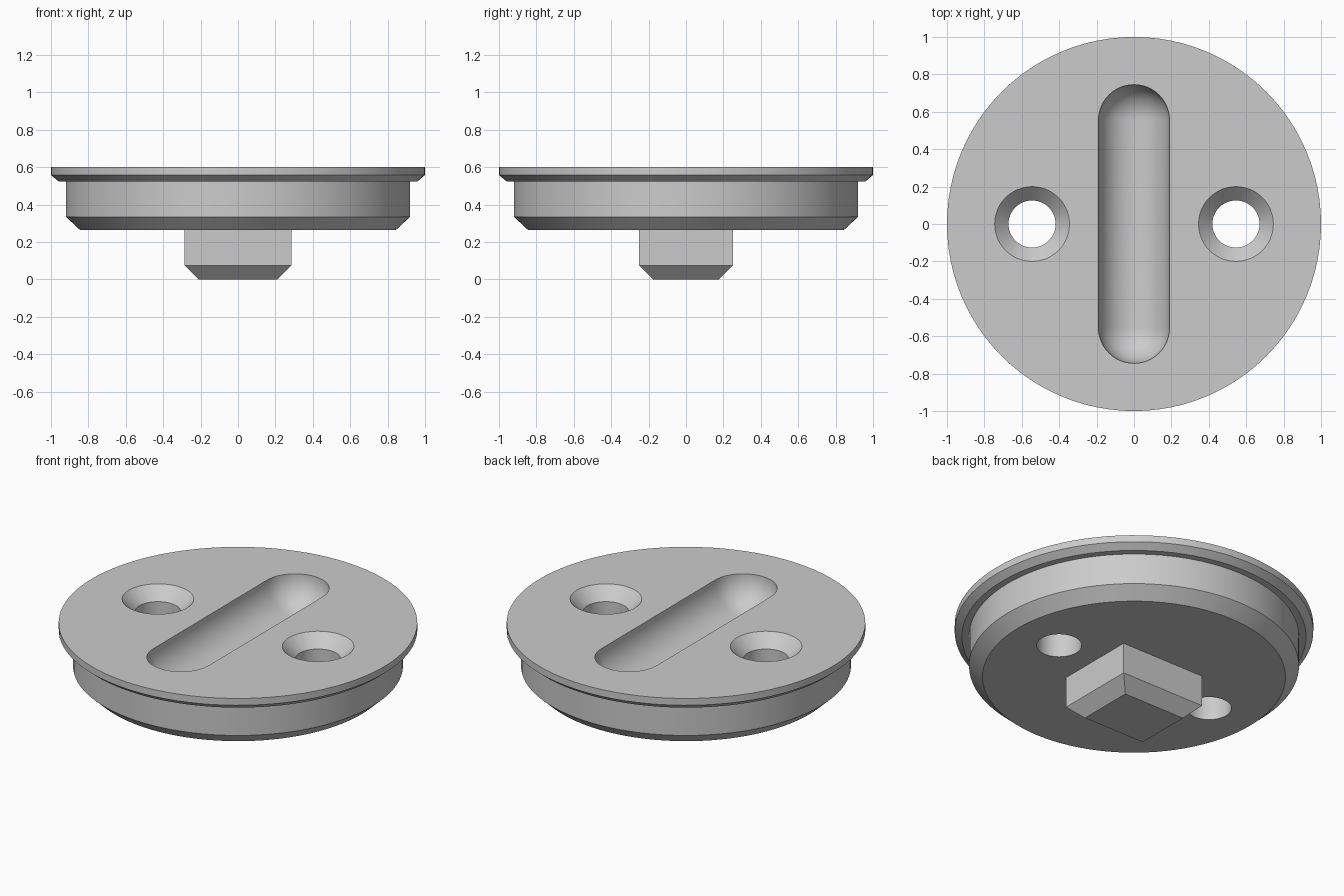
import bpy
import bmesh
import math
from mathutils import Matrix, Vector

cube = bpy.data.objects.get("Cube")
if cube:
    bpy.data.objects.remove(cube, do_unlink=True)

# Single grey material
grey = bpy.data.materials.new("plain grey")
grey.use_nodes = True
colour = (0.6, 0.6, 0.6, 1)
grey.diffuse_color = colour
grey.node_tree.nodes["Principled BSDF"].inputs["Base Color"].default_value = colour


def finish(name, bm):
    bmesh.ops.recalc_face_normals(bm, faces=bm.faces)
    mesh = bpy.data.meshes.new(name)
    bm.to_mesh(mesh)
    bm.free()
    mesh.materials.append(grey)
    obj = bpy.data.objects.new(name, mesh)
    bpy.context.collection.objects.link(obj)
    return obj


def lathe(name, profile, segments, matrix=Matrix()):
    """Revolve (radius, height) points, starting and ending on the axis."""
    bm = bmesh.new()
    verts = [bm.verts.new((r, 0, z)) for r, z in profile]
    edges = [bm.edges.new(pair) for pair in zip(verts, verts[1:])]
    bmesh.ops.spin(bm, geom=verts + edges, cent=(0, 0, 0), axis=(0, 0, 1),
                   angle=math.tau, steps=segments)
    bmesh.ops.remove_doubles(bm, verts=bm.verts, dist=0.0001)
    bm.transform(matrix)
    return finish(name, bm)


def smooth(obj):
    bpy.ops.object.select_all(action="DESELECT")
    obj.select_set(True)
    bpy.context.view_layer.objects.active = obj
    bpy.ops.object.shade_smooth_by_angle(angle=math.radians(25))


TOP, BOTTOM = 0.6, 0.265

# Round plug with a chamfered base and a wider chamfered flange
disc = lathe("flanged_disc", [
    (0, BOTTOM), (0.845, BOTTOM), (0.92, 0.335), (0.92, 0.525),
    (0.96, 0.525), (1, 0.558), (1, TOP), (0, TOP)], 96)

# Round-ended finger groove cutter, a capsule lying along y
radius, half = 0.19, 0.555
arc = [math.pi / 2 * i / 12 for i in range(13)]
capsule = [(radius * math.sin(a), -half - radius * math.cos(a)) for a in arc]
capsule += [(r, -z) for r, z in reversed(capsule)]
lying = Matrix.Translation((0, 0, TOP)) @ Matrix.Rotation(math.pi / 2, 4, "X")
cutters = [lathe("groove_cutter", capsule, 48, lying)]

# Countersunk screw hole cutters
for side, x in (("left", 0.545), ("right", -0.545)):
    cutters.append(lathe(side + "_hole_cutter", [
        (0, 0.1), (0.126, 0.1), (0.126, TOP - 0.075), (0.2, TOP),
        (0.2, 0.7), (0, 0.7)], 48, Matrix.Translation((x, 0, 0))))

# Cut the groove and holes, then bake the result
for cutter in cutters:
    mod = disc.modifiers.new(cutter.name, "BOOLEAN")
    mod.operation = "DIFFERENCE"
    mod.solver = "EXACT"
    mod.object = cutter
bpy.context.view_layer.update()
baked = bpy.data.meshes.new_from_object(
    disc.evaluated_get(bpy.context.evaluated_depsgraph_get()))
disc.modifiers.clear()
disc.data = baked
for cutter in cutters:
    bpy.data.objects.remove(cutter, do_unlink=True)
smooth(disc)

# Rectangular key under the disc with a chamfered end
bm = bmesh.new()
rings = []
for hx, hy, z in ((0.21, 0.175, 0), (0.285, 0.25, 0.075), (0.285, 0.25, BOTTOM + 0.02)):
    rings.append([bm.verts.new(Vector((sx * hx, sy * hy, z)))
                  for sx, sy in ((-1, -1), (1, -1), (1, 1), (-1, 1))])
for low, high in zip(rings, rings[1:]):
    for i in range(4):
        j = (i + 1) % 4
        bm.faces.new((low[i], low[j], high[j], high[i]))
bm.faces.new(rings[0])
bm.faces.new(rings[-1])
finish("locating_key", bm)
